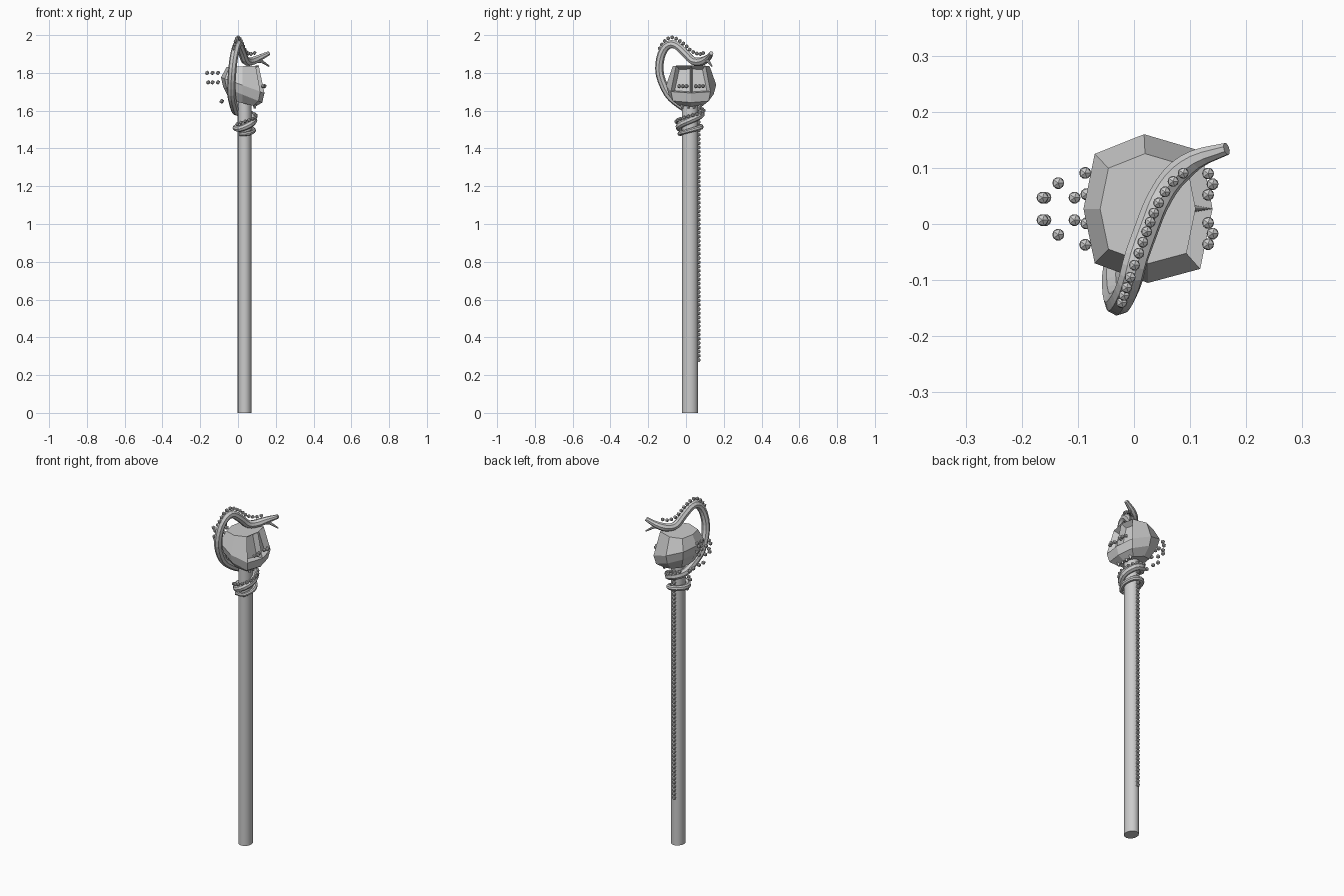
import bpy, bmesh, math
from mathutils import Vector, Matrix

if "Cube" in bpy.data.objects:
    bpy.data.objects.remove(bpy.data.objects["Cube"])

CX, CY = 0.035, 0.021   # staff axis


def finish(bm, name):
    bmesh.ops.recalc_face_normals(bm, faces=bm.faces)
    me = bpy.data.meshes.new(name)
    bm.to_mesh(me)
    bm.free()
    ob = bpy.data.objects.new(name, me)
    bpy.context.collection.objects.link(ob)
    return ob


def beads(name, points, r=0.012):
    bm = bmesh.new()
    for p in points:
        bmesh.ops.create_icosphere(bm, subdivisions=1, radius=r, matrix=Matrix.Translation(p))
    return finish(bm, name)


def smooth_path(pts, steps=4):
    # Catmull-Rom through the points
    p = [Vector(q) for q in pts]
    p = [2 * p[0] - p[1]] + p + [2 * p[-1] - p[-2]]
    out = []
    for i in range(1, len(p) - 2):
        a, b, c, d = p[i - 1:i + 3]
        for s in range(steps):
            t = s / steps
            out.append(0.5 * (2 * b + (c - a) * t + (2 * a - 5 * b + 4 * c - d) * t * t
                              + (3 * b - a - 3 * c + d) * t ** 3))
    return out + [p[-2]]


def spaced(path, gap):
    # evenly spaced points along a polyline
    out, left = [path[0]], gap
    for a, b in zip(path, path[1:]):
        d = (b - a).length
        at = left
        while at <= d:
            out.append(a.lerp(b, at / d))
            at += gap
        left = at - d
    return out


def tube(name, path, radius):
    cu = bpy.data.curves.new(name, 'CURVE')
    cu.dimensions = '3D'
    cu.bevel_depth = 1.0
    cu.bevel_resolution = 2
    cu.use_fill_caps = True
    sp = cu.splines.new('POLY')
    sp.use_smooth = False
    sp.points.add(len(path) - 1)
    for i, q in enumerate(path):
        sp.points[i].co = (*q, 1)
        sp.points[i].radius = radius(i / (len(path) - 1))
    ob = bpy.data.objects.new(name, cu)
    bpy.context.collection.objects.link(ob)
    return ob


# Staff shaft
bm = bmesh.new()
bmesh.ops.create_cone(bm, cap_ends=True, segments=16, radius1=0.04, radius2=0.04, depth=1.7,
                      matrix=Matrix.Translation((CX, CY, 0.85)) @ Matrix.Diagonal((0.92, 1.06, 1, 1)))
shaft = finish(bm, "staff_shaft")
for f in shaft.data.polygons:
    f.use_smooth = len(f.vertices) == 4

# Faceted skull-like head: octagonal rings, tilted down to the front (+x)
outer = [(0.14, 0.027), (0.12, 0.13), (0.018, 0.16), (-0.07, 0.125),
         (-0.09, 0.027), (-0.07, -0.07), (0.025, -0.105), (0.118, -0.08)]
MX, MY = 0.024, 0.027


def ring(bm, k, z, tilt):
    return [bm.verts.new((MX + (x - MX) * k, MY + (y - MY) * k, z + tilt * (x - MX))) for x, y in outer]


bm = bmesh.new()
rings = [ring(bm, 0.6, 1.64, -0.15), ring(bm, 0.9, 1.685, -0.36),
         ring(bm, 1.0, 1.735, -0.36), ring(bm, 0.74, 1.835, 0.03)]
for lo, hi in zip(rings, rings[1:]):
    for i in range(8):
        bm.faces.new((lo[i], lo[(i + 1) % 8], hi[(i + 1) % 8], hi[i]))
bm.faces.new(rings[0])
bm.faces.new(rings[-1])
bm.normal_update()
bmesh.ops.recalc_face_normals(bm, faces=bm.faces)
# Eye sockets sunk into the two front faces
bm.faces.ensure_lookup_table()
eyes = [bm.faces[16], bm.faces[23]]
bmesh.ops.inset_individual(bm, faces=eyes, thickness=0.018, depth=-0.03)
finish(bm, "head_block")

# Teeth below the head
bm = bmesh.new()
for y in (-0.02, 0.012, 0.044, 0.076):
    bmesh.ops.create_cone(bm, cap_ends=True, segments=4, radius1=0.006, radius2=0.018, depth=0.055,
                          matrix=Matrix.Translation((0.088, y, 1.64)))
finish(bm, "teeth")

# Eye beads and loose beads at the back of the head
beads("eye_beads", [(0.132 + 0.008 * (1 - abs(i)), MY + s * (0.044 + 0.019 * i), 1.73)
                    for s in (-1, 1) for i in (-1, 0, 1)])
beads("back_beads", [(x, MY + s * dy, z) for s in (-1, 1) for x, dy, z in
                     [(-0.163, 0.02, 1.8), (-0.135, 0.046, 1.8), (-0.106, 0.02, 1.8),
                      (-0.158, 0.02, 1.75), (-0.135, 0.046, 1.75), (-0.106, 0.02, 1.75),
                      (-0.087, 0.064, 1.65), (-0.085, 0.026, 1.65)]])

# Snake: coils round the shaft, then loops over the head


def coil(deg, z, grow=0.0):
    a = math.radians(deg)
    return Vector((CX + (0.048 + grow) * math.cos(a), CY + (0.06 + grow) * math.sin(a), z))


coil_pts = [coil(d, z) for d, z in [(235, 1.475), (300, 1.48), (360, 1.495), (420, 1.51), (480, 1.515),
                                    (540, 1.51), (600, 1.505), (660, 1.525), (720, 1.55),
                                    (780, 1.575), (840, 1.59), (895, 1.6)]]
loop_pts = [(-0.025, -0.035, 1.635), (-0.035, -0.095, 1.69), (-0.032, -0.138, 1.79),
            (-0.022, -0.135, 1.88), (-0.008, -0.105, 1.94), (0.004, -0.06, 1.95),
            (0.022, -0.01, 1.91), (0.04, 0.035, 1.865), (0.068, 0.08, 1.86),
            (0.11, 0.115, 1.878), (0.165, 0.134, 1.905)]
body = smooth_path(coil_pts + loop_pts, 3)
tube("snake_body", body, lambda t: 0.01 + 0.012 * min(1, t * 2.2) if t < 0.93 else 0.022 - 0.15 * (t - 0.93))
tube("snake_lower_jaw", [Vector(p) for p in [(0.085, 0.095, 1.862), (0.125, 0.118, 1.862),
                                             (0.165, 0.137, 1.835)]], lambda t: 0.013 - 0.009 * t)

# Beads along the snake's back and coils
crest = smooth_path([(-0.022, -0.14, 1.93), (-0.012, -0.11, 1.972), (0.002, -0.07, 1.988),
                     (0.022, -0.015, 1.957), (0.04, 0.03, 1.915), (0.066, 0.072, 1.9),
                     (0.1, 0.1, 1.91)], 6)
beads("crest_beads", spaced(crest, 0.024), 0.011)
coil_line = [coil(590 + i * 10, 1.53 + 0.0032 * i, 0.012) for i in range(28)]
beads("coil_beads", spaced(coil_line, 0.024), 0.011)

# Bead line down the back of the shaft
beads("shaft_beads", [(0.03, 0.068, 0.28 + 0.0225 * i) for i in range(60)], 0.011)
